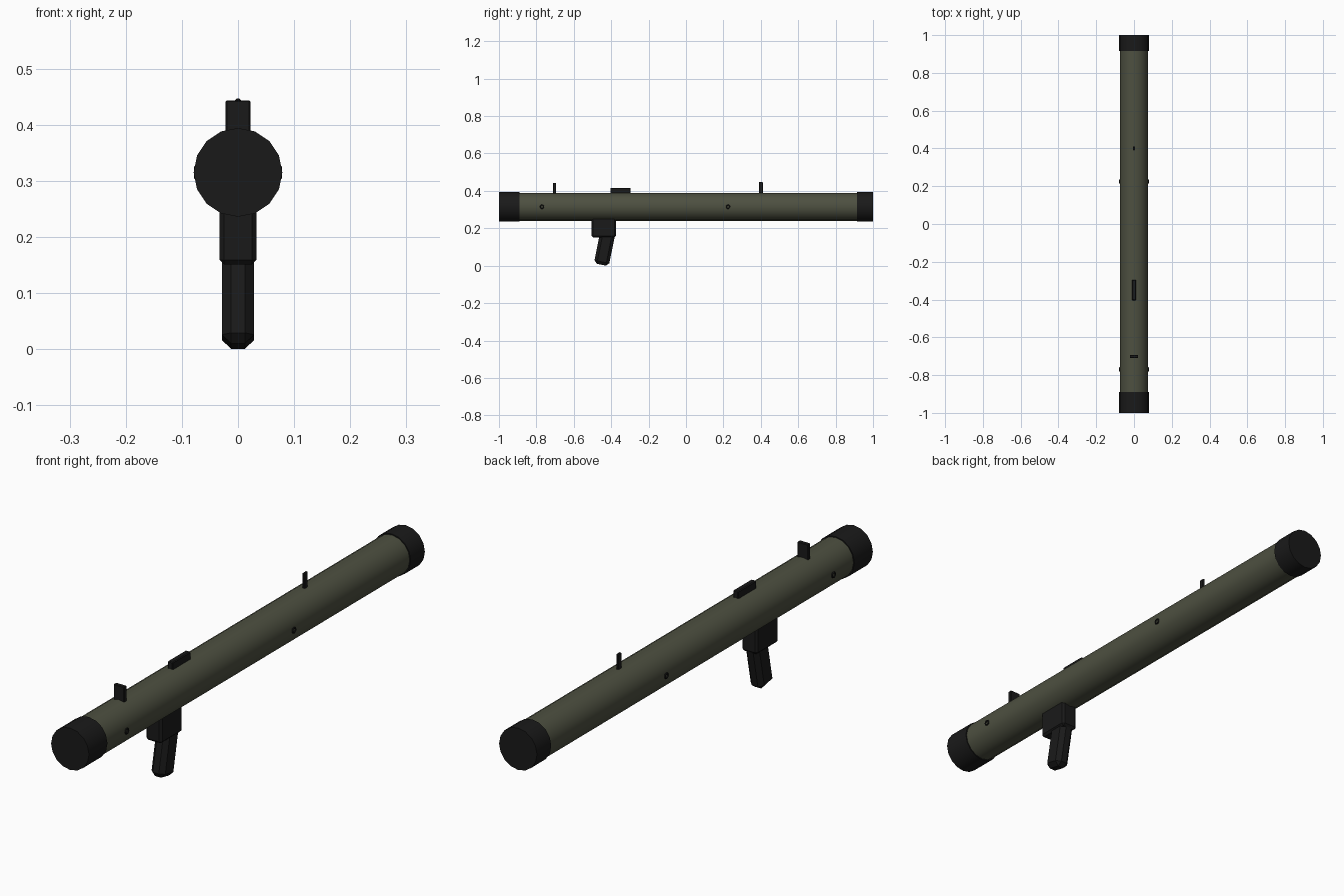
import bpy
from math import radians

if "Cube" in bpy.data.objects:
    bpy.data.objects.remove(bpy.data.objects["Cube"])


def material(name, rgb):
    m = bpy.data.materials.new(name)
    m.diffuse_color = (*rgb, 1)
    m.use_nodes = True
    m.node_tree.nodes["Principled BSDF"].inputs["Base Color"].default_value = m.diffuse_color
    return m


OLIVE = material("olive_paint", (0.075, 0.08, 0.052))
BLACK = material("black_polymer", (0.01, 0.01, 0.01))
AXIS_Z = 0.315


def finish(name, mat, smooth=False):
    ob = bpy.context.object
    ob.name = name
    ob.data.materials.append(mat)
    if smooth:
        bpy.ops.object.shade_smooth_by_angle(angle=radians(35))
    return ob


def barrel(name, radius, y0, y1, mat):
    bpy.ops.mesh.primitive_cylinder_add(
        vertices=16, radius=radius, depth=y1 - y0,
        location=(0, (y0 + y1) / 2, AXIS_Z), rotation=(radians(90), 0, 0))
    return finish(name, mat, True)


def block(name, centre, size, bevel, tilt=0):
    bpy.ops.mesh.primitive_cube_add(size=1, location=centre, rotation=(tilt, 0, 0))
    ob = finish(name, BLACK)
    ob.scale = size
    bpy.ops.object.transform_apply(location=False, rotation=False, scale=True)
    mod = ob.modifiers.new("chamfer", 'BEVEL')
    mod.width = bevel
    mod.segments = 1
    return ob


# Tube and end caps
barrel("launch_tube", 0.075, -0.95, 0.95, OLIVE)
barrel("front_cap", 0.079, -1.0, -0.89, BLACK)
barrel("rear_cap", 0.079, 0.915, 1.0, BLACK)

# Sights and top rail
block("plate_sight", (0, -0.702, 0.409), (0.044, 0.016, 0.068), 0.002)
block("post_sight", (0, 0.40, 0.411), (0.01, 0.022, 0.072), 0.003)
block("top_rail", (0, -0.35, 0.399), (0.021, 0.108, 0.034), 0.003)

# Trigger housing and raked grip
block("trigger_housing", (0, -0.44, 0.205), (0.066, 0.13, 0.108), 0.008)
block("grip", (0, -0.435, 0.0935), (0.057, 0.081, 0.18), 0.016, radians(-11.5))

# Sling loops on both flanks
for side in (-1, 1):
    for y in (-0.77, 0.225):
        bpy.ops.mesh.primitive_torus_add(
            major_segments=12, minor_segments=6,
            major_radius=0.009, minor_radius=0.003,
            location=(side * 0.076, y, AXIS_Z), rotation=(0, radians(90), 0))
        finish("sling_loop", BLACK, True)
